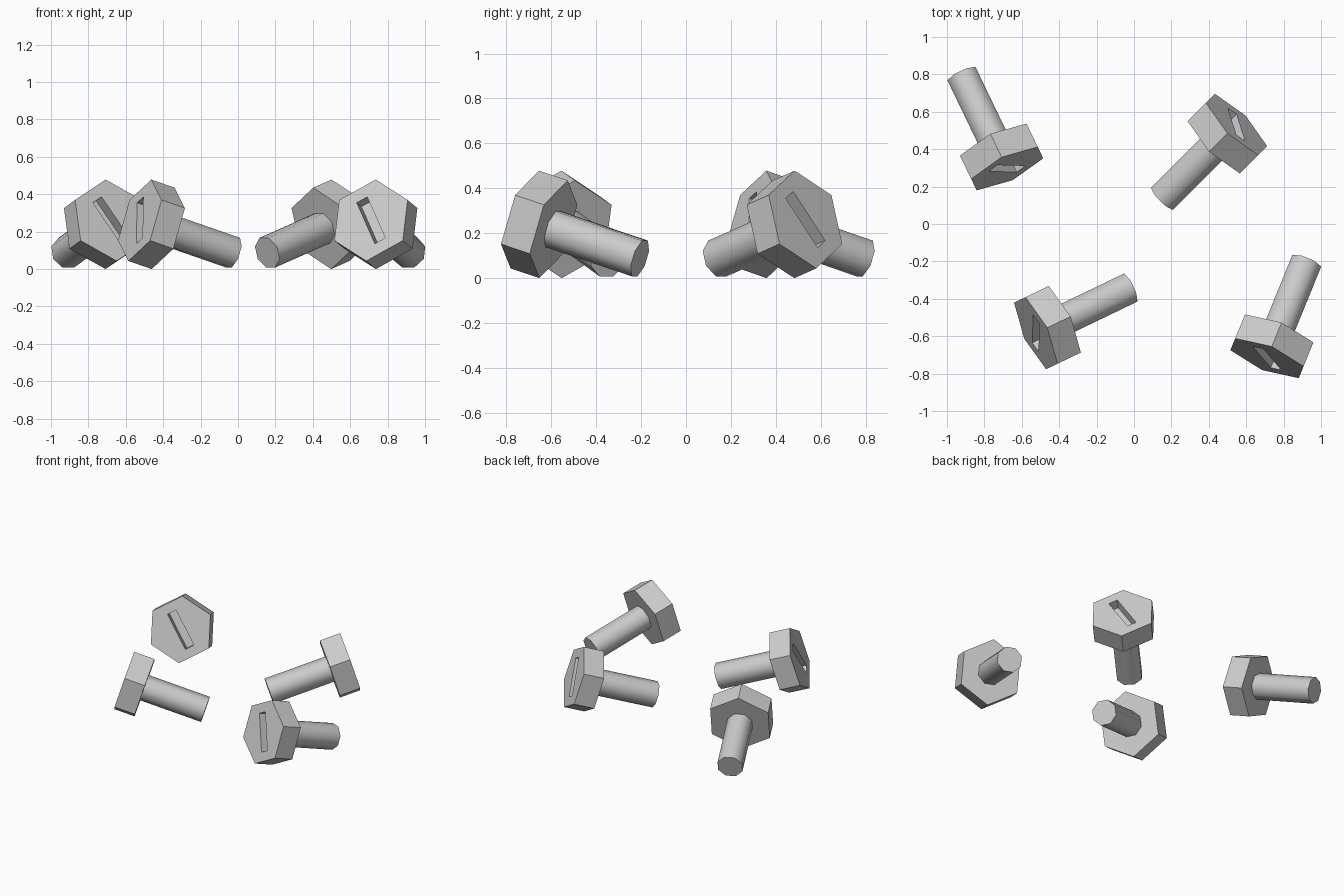
import bpy
from math import radians, pi, sin, cos
from mathutils import Matrix

if "Cube" in bpy.data.objects:
    bpy.data.objects.remove(bpy.data.objects["Cube"])

R, H = 0.228, 0.145           # hex head radius and thickness
SHAFT_R, TOTAL = 0.09, 0.58   # shaft radius, overall bolt length
TILT = radians(17.4)
SLOT = (0.14, 0.065, 0.265)   # twice the depth, width, length


def prism(name, sides, radius, x0, x1, phase):
    """Prism along local +x; phase 0 puts a corner straight up."""
    bpy.ops.mesh.primitive_cylinder_add(vertices=sides, radius=radius, depth=x1 - x0)
    ob = bpy.context.object
    ob.name = name
    ob.data.transform(Matrix.Rotation(phase, 4, 'Z'))
    # local y -> up, local z -> x
    axes = Matrix(((0, 0, 1, (x0 + x1) / 2), (1, 0, 0, 0), (0, 1, 0, 0), (0, 0, 0, 1)))
    ob.data.transform(axes)
    return ob


# hexagonal head
head = prism("bolt_head_1", 6, R, 0, H, 0)

# screwdriver slot, cut into the outer face
bpy.ops.mesh.primitive_cube_add(size=1)
cutter = bpy.context.object
cutter.data.transform(Matrix.Rotation(radians(-30), 4, 'X') @ Matrix.Diagonal((*SLOT, 1)))
cutter.hide_render = True
mod = head.modifiers.new("slot", 'BOOLEAN')
mod.operation, mod.solver, mod.object = 'DIFFERENCE', 'EXACT', cutter
bpy.context.view_layer.objects.active = head
bpy.ops.object.modifier_apply(modifier=mod.name)
bpy.data.objects.remove(cutter)

# eight-sided shaft, shaded smooth with a sharp end
shaft = prism("bolt_shaft_1", 8, SHAFT_R, H, TOTAL, pi / 8)
bpy.ops.object.shade_smooth_by_angle(angle=radians(60))

# four bolts lying on the ground: head centre x, y and heading in degrees
bolts = [(-0.678, 0.296, 115.7), (0.548, 0.532, 225),
         (-0.525, -0.584, 25.7), (0.711, -0.718, 67.8)]
z = H * sin(TILT) + R * cos(TILT)
for i, (x, y, heading) in enumerate(bolts, 1):
    place = (Matrix.Translation((x, y, z)) @ Matrix.Rotation(radians(heading), 4, 'Z')
             @ Matrix.Rotation(TILT, 4, 'Y'))
    for part, src in (("head", head), ("shaft", shaft)):
        ob = src
        if i > 1:
            ob = bpy.data.objects.new(f"bolt_{part}_{i}", src.data)
            bpy.context.collection.objects.link(ob)
        ob.matrix_world = place
